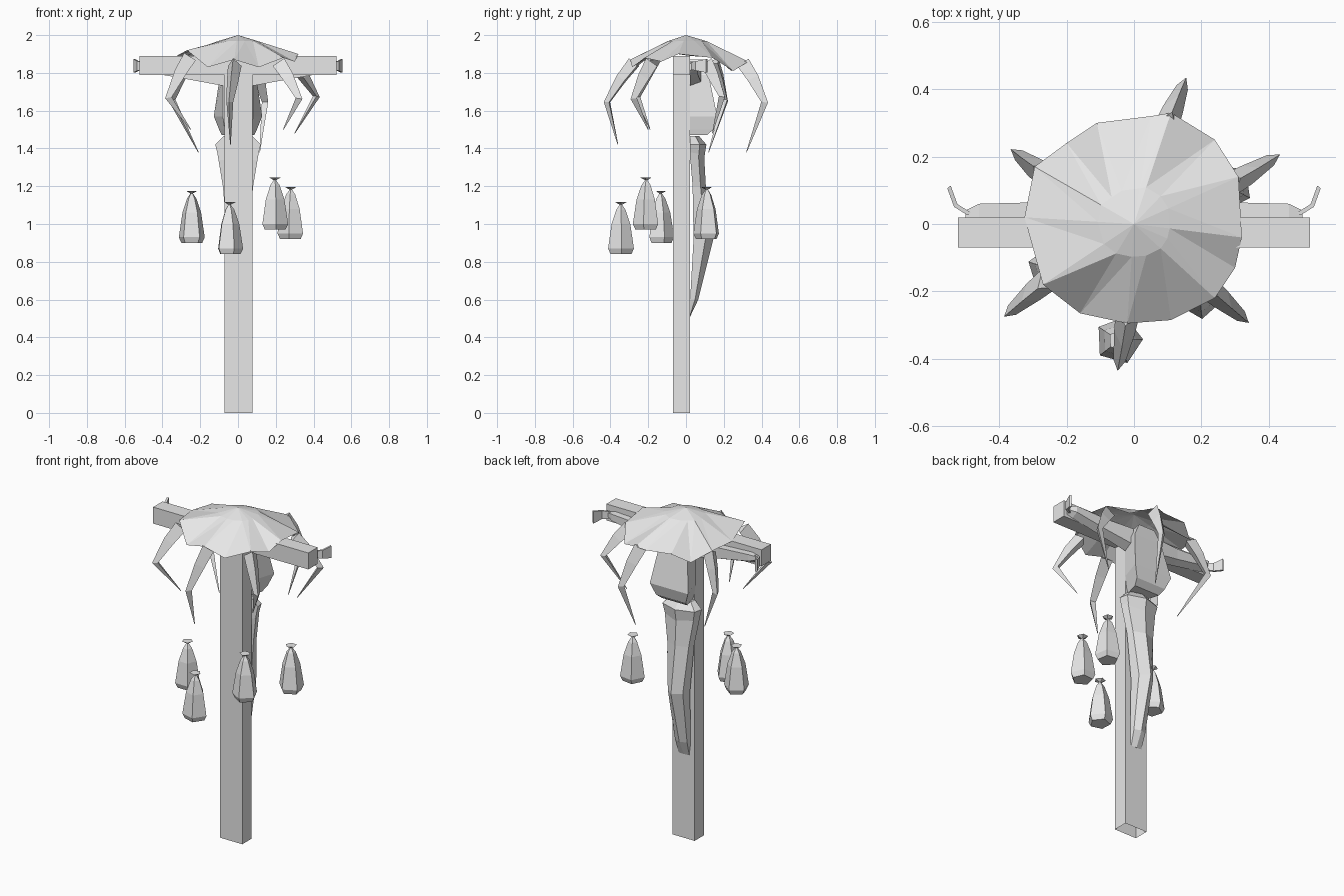
import bpy, bmesh, math
from mathutils import Vector

if "Cube" in bpy.data.objects:
    bpy.data.objects.remove(bpy.data.objects["Cube"], do_unlink=True)

grey = bpy.data.materials.new("plain grey")
grey.use_nodes = True
grey.diffuse_color = (0.8, 0.8, 0.8, 1)
grey.node_tree.nodes["Principled BSDF"].inputs["Base Color"].default_value = (0.8, 0.8, 0.8, 1)


def finish(name, bm):
    bmesh.ops.recalc_face_normals(bm, faces=bm.faces)
    mesh = bpy.data.meshes.new(name)
    bm.to_mesh(mesh)
    bm.free()
    mesh.materials.append(grey)
    obj = bpy.data.objects.new(name, mesh)
    bpy.context.collection.objects.link(obj)
    return obj


def loft(name, rings, open_start=False):
    """Skin a list of equal-sized point rings and cap the ends."""
    bm = bmesh.new()
    rows = [[bm.verts.new(p) for p in ring] for ring in rings]
    n = len(rows[0])
    for a, b in zip(rows, rows[1:]):
        for i in range(n):
            j = (i + 1) % n
            bm.faces.new((a[i], a[j], b[j], b[i]))
    if not open_start:
        bm.faces.new(rows[0])
    bm.faces.new(rows[-1])
    return finish(name, bm)


def box(name, x0, x1, y0, y1, z0, z1, open_start=False):
    rings = [[(x0, y0, z), (x1, y0, z), (x1, y1, z), (x0, y1, z)] for z in (z0, z1)]
    return loft(name, rings, open_start)


def tube(name, path, radii, sides=3):
    """Tapered limb along a bent path, with a ridge on its outer side."""
    pts = [Vector(p) for p in path]
    rings = []
    for i, p in enumerate(pts):
        d = (pts[min(i + 1, len(pts) - 1)] - pts[max(i - 1, 0)]).normalized()
        side = (pts[-2] - pts[0]).cross(Vector((0, 0, 1))).normalized()
        up = side.cross(d)
        ring = []
        for k in range(sides):
            a = 2 * math.pi * k / sides + math.pi / 2
            ring.append(p + radii[i] * (math.cos(a) * side + math.sin(a) * up))
        rings.append(ring)
    return loft(name, rings)


# Wooden cross, hollow at the foot
box("post", -0.072, 0.078, -0.07, 0.02, 0, 1.8, open_start=True)
box("crossbar", -0.522, 0.522, -0.07, 0.02, 1.79, 1.89)

# Faceted canopy: apex, inner ring and uneven rim, open underneath
rim = [(-0.11, 0.30, 1.86), (0.05, 0.32, 1.85), (0.11, 0.33, 1.86), (0.24, 0.25, 1.81),
       (0.31, 0.14, 1.88), (0.32, -0.04, 1.90), (0.30, -0.13, 1.86), (0.24, -0.22, 1.88),
       (0.11, -0.285, 1.83), (-0.02, -0.295, 1.87), (-0.16, -0.265, 1.83), (-0.27, -0.18, 1.92),
       (-0.325, 0.02, 1.89), (-0.295, 0.17, 1.88), (-0.20, 0.24, 1.81)]
bm = bmesh.new()
apex = bm.verts.new((0, 0, 2))
inner = [bm.verts.new((x * 0.33, y * 0.33, 1.968)) for x, y, z in rim]
outer = [bm.verts.new(p) for p in rim]
for i in range(len(rim)):
    j = (i + 1) % len(rim)
    bm.faces.new((apex, inner[i], inner[j]))
    bm.faces.new((inner[i], outer[i], outer[j]))
    bm.faces.new((inner[i], outer[j], inner[j]))
finish("canopy", bm)

# Six bent claws: root, knee, tip
claws = [((0.10, 0.30, 1.85), (0.147, 0.415, 1.645), (0.115, 0.32, 1.38)),
         ((0.29, 0.12, 1.85), (0.415, 0.195, 1.675), (0.30, 0.14, 1.48)),
         ((0.22, -0.19, 1.85), (0.325, -0.28, 1.665), (0.24, -0.20, 1.50)),
         ((-0.02, -0.27, 1.85), (-0.045, -0.415, 1.645), (-0.04, -0.36, 1.42)),
         ((-0.26, -0.17, 1.88), (-0.37, -0.262, 1.67), (-0.25, -0.19, 1.50)),
         ((-0.27, 0.15, 1.86), (-0.35, 0.21, 1.655), (-0.21, 0.12, 1.38))]
for i, (root, knee, tip) in enumerate(claws):
    mid = Vector(root).lerp(Vector(knee), 0.4)
    mid += Vector((root[0], root[1], 0)).normalized() * 0.008
    tube(f"claw_{i + 1}", [root, mid, knee, tip], [0.042, 0.036, 0.021, 0.002])


# Hanging figure, on the back of the post
def wedge(z, front, back, y1):
    """Four-sided slice, widening away from the post."""
    return [(-front, 0.02, z), (front, 0.02, z), (back, y1, z), (-back, y1, z)]


def ridged(z, half, y0, y1):
    """Five-sided slice with a ridge down the back."""
    y = y0 + 0.6 * (y1 - y0)
    return [(-half, y0, z), (half, y0, z), (half * 0.9, y, z), (0, y1, z), (-half * 0.9, y, z)]


loft("torso", [wedge(1.47, 0.06, 0.085, 0.11), wedge(1.50, 0.07, 0.10, 0.145),
               wedge(1.57, 0.08, 0.128, 0.165), wedge(1.79, 0.08, 0.095, 0.12),
               wedge(1.87, 0.04, 0.055, 0.11)])
loft("hips", [ridged(1.34, 0.10, 0.02, 0.095), ridged(1.42, 0.12, 0.02, 0.108),
              ridged(1.465, 0.075, 0.02, 0.07)])
loft("legs", [ridged(0.51, 0.04, 0.015, 0.022), ridged(0.60, 0.045, 0.022, 0.065),
              ridged(0.92, 0.056, 0.04, 0.145), ridged(1.20, 0.08, 0.035, 0.105),
              ridged(1.38, 0.11, 0.02, 0.095)])

for side, s in (("left", 1), ("right", -1)):
    # Arm tied along the crossbar, with a hand curling backwards
    arm = []
    for x, y1, z0, z1 in ((0.07, 0.08, 1.73, 1.85), (0.26, 0.065, 1.765, 1.85),
                          (0.46, 0.06, 1.80, 1.86), (0.50, 0.04, 1.81, 1.85)):
        arm.append([(s * x, 0.02, z0), (s * x, y1, z0 + 0.02), (s * x, y1, z1), (s * x, 0.02, z1)])
    loft(f"{side}_arm", arm)
    hand = []
    for x, y, h in ((0.49, 0.03, 0.02), (0.53, 0.055, 0.025), (0.55, 0.11, 0.036)):
        hand.append([(s * (x - 0.006), y + 0.004, 1.837 - h), (s * (x + 0.004), y - 0.004, 1.837 - h),
                     (s * (x + 0.004), y - 0.004, 1.837 + h), (s * (x - 0.006), y + 0.004, 1.837 + h)])
    loft(f"{side}_hand", hand)

# Four tied sacks
profile = [(0.058, 0), (0.072, 0.03), (0.052, 0.16), (0.026, 0.235), (0.007, 0.262), (0.032, 0.276)]
sacks = [(-0.245, -0.135, 0.90), (-0.045, -0.345, 0.84), (0.195, -0.21, 0.97), (0.28, 0.11, 0.92)]
for i, (x, y, z) in enumerate(sacks):
    rings = []
    for r, h in profile:
        angles = [2 * math.pi * k / 5 + 0.3 + i for k in range(5)]
        rings.append([(x + r * math.cos(a), y + r * math.sin(a), z + h) for a in angles])
    loft(f"sack_{i + 1}", rings)
